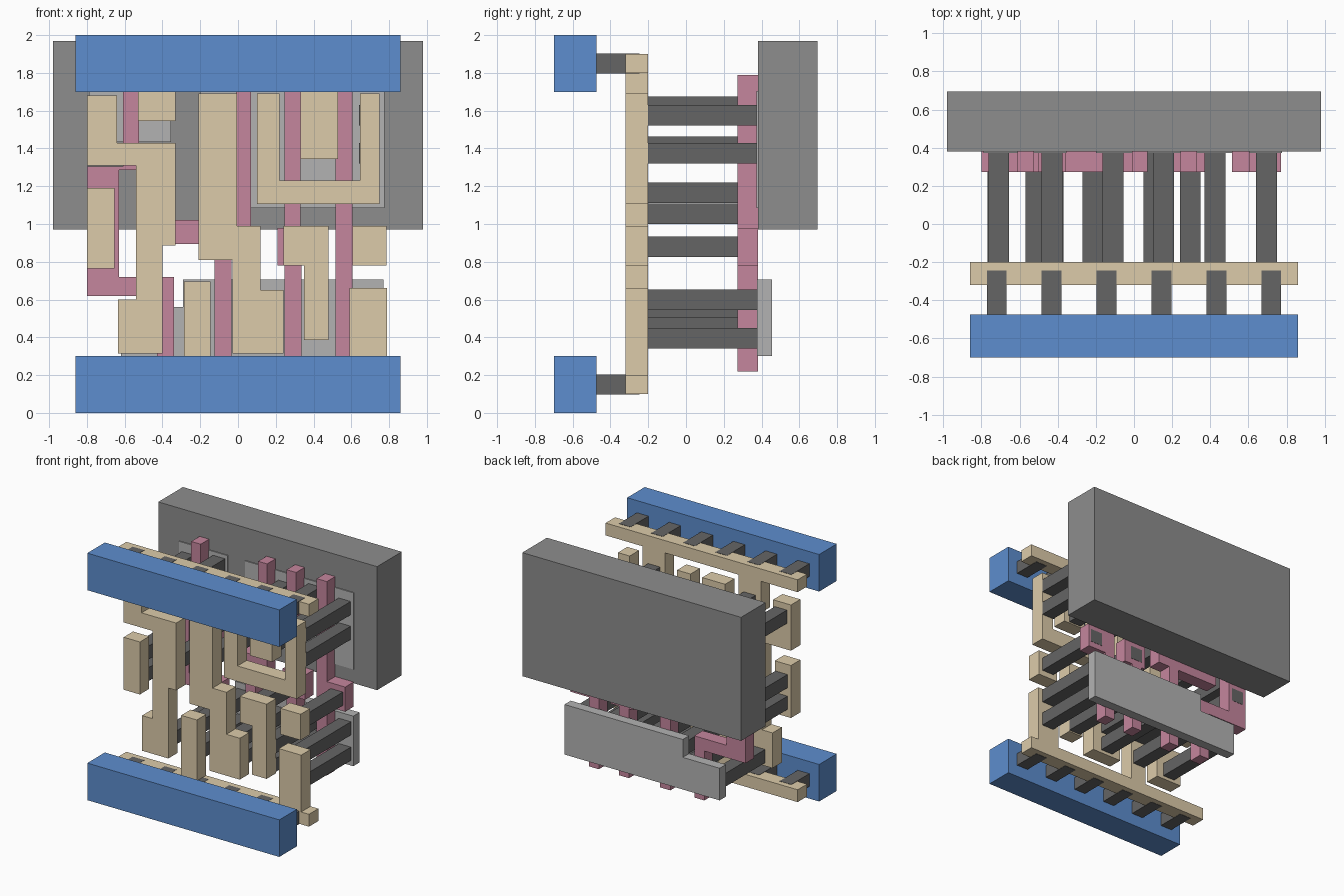
import bpy, bmesh


def material(name, r, g, b):
    m = bpy.data.materials.new(name)
    m.diffuse_color = (r, g, b, 1)
    return m


BLUE = material("blue", 0.11, 0.27, 0.62)
TAN = material("tan", 0.72, 0.60, 0.40)
PINK = material("pink", 0.56, 0.24, 0.34)
DARK = material("dark_grey", 0.13, 0.13, 0.13)
MID = material("mid_grey", 0.27, 0.27, 0.27)
LIGHT = material("light_grey", 0.45, 0.45, 0.45)


def plate(name, outline, y0, y1, mat):
    """Extrude an x-z outline from y0 to y1."""
    bm = bmesh.new()
    face = bm.faces.new([bm.verts.new((x, y0, z)) for x, z in outline])
    new = bmesh.ops.extrude_face_region(bm, geom=[face])["geom"]
    bmesh.ops.translate(bm, vec=(0, y1 - y0, 0),
                        verts=[v for v in new if isinstance(v, bmesh.types.BMVert)])
    bmesh.ops.recalc_face_normals(bm, faces=bm.faces)
    mesh = bpy.data.meshes.new(name)
    bm.to_mesh(mesh)
    bm.free()
    mesh.materials.append(mat)
    ob = bpy.data.objects.new(name, mesh)
    bpy.context.collection.objects.link(ob)


def rect(x0, x1, z0, z1):
    return [(x0, z0), (x1, z0), (x1, z1), (x0, z1)]


# Large well block and the diffusion plates
plate("well", rect(-.98, .98, .97, 1.97), .38, .695, MID)
plate("upper_diffusion_left", rect(-.79, -.355, 1.435, 1.705), .372, .42, LIGHT)
plate("upper_diffusion_right", rect(-.20, .775, 1.085, 1.705), .372, .42, LIGHT)
plate("lower_diffusion", [(.77, .30), (.77, .705), (-.29, .705), (-.29, .56),
                          (-.62, .56), (-.62, .30)], .375, .455, LIGHT)

# Power rails, local rails and the studs joining them
for level, z0, zl in (("bottom", 0, .1), ("top", 1.7, 1.8)):
    plate(level + "_power_rail", rect(-.86, .86, z0, z0 + .3), -.70, -.475, BLUE)
    plate(level + "_local_rail", rect(-.86, .86, zl, zl + .1), -.32, -.20, TAN)
    for i in range(6):
        x = -.72 + i * .288
        plate(level + "_rail_stud", rect(x - .052, x + .052, zl - .002, zl + .102),
              -.475, -.245, DARK)

# Tan interconnect shapes
wires = {
    "left_wire": [(-.8, 1.68), (-.64, 1.68), (-.64, 1.43), (-.33, 1.43), (-.33, .885),
                  (-.4, .885), (-.4, .315), (-.635, .315), (-.635, .6), (-.54, .6),
                  (-.54, 1.31), (-.8, 1.31)],
    "centre_wire": [(-.21, 1.69), (-.005, 1.69), (-.005, .99), (.12, .99), (.12, .65),
                    (.24, .65), (.24, .315), (-.03, .315), (-.03, .81), (-.21, .81)],
    "u_wire": [(.1, 1.69), (.22, 1.69), (.22, 1.23), (.645, 1.23), (.645, 1.69),
               (.75, 1.69), (.75, 1.105), (.1, 1.105)],
    "hook_wire": [(.24, .99), (.48, .99), (.48, .385), (.35, .385), (.35, .78), (.24, .78)],
    "input_pad_left": rect(-.80, -.655, .765, 1.19),
    "input_pad_right": rect(.605, .785, .78, .99),
    "top_tab_left": rect(-.53, -.33, 1.545, 1.8),
    "top_tab_right": rect(.33, .53, 1.345, 1.8),
    "bottom_tab_left": rect(-.285, -.145, .2, .695),
    "bottom_tab_right": rect(.59, .79, .2, .66),
}
for name, outline in wires.items():
    plate(name, outline, -.32, -.20, TAN)

# Pink gate strips with their pads
gates = [
    [(-.61, 1.79), (-.525, 1.79), (-.525, 1.285), (-.63, 1.285), (-.63, .72), (-.34, .72),
     (-.34, .22), (-.43, .22), (-.43, .62), (-.8, .62), (-.8, 1.305), (-.61, 1.305)],
    [(-.01, 1.79), (.07, 1.79), (.07, .895), (-.035, .895), (-.035, .22), (-.125, .22),
     (-.125, .895), (-.5, .895), (-.5, 1.12), (-.36, 1.12), (-.36, 1.02), (-.01, 1.02)],
    [(.245, 1.79), (.33, 1.79), (.33, .98), (.41, .98), (.41, .78), (.335, .78),
     (.335, .22), (.245, .22), (.245, .78), (.21, .78), (.21, .98), (.245, .98)],
    [(.515, 1.79), (.605, 1.79), (.605, .98), (.77, .98), (.77, .78), (.605, .78),
     (.605, .22), (.515, .22)],
]
for outline in gates:
    plate("gate", outline, .272, .38, PINK)

# Dark posts from the wires back to the diffusion, and to the gate pads
diffusion_posts = [(-.71, 1.575), (-.515, .395), (-.43, 1.62), (-.215, .6), (-.215, .395),
                   (-.11, 1.165), (-.11, 1.41), (.105, .395), (.105, .55), (.155, 1.575),
                   (.155, 1.375), (.425, 1.41), (.425, 1.62), (.425, .45), (.425, .6),
                   (.695, 1.575), (.695, 1.375), (.695, .6), (.695, .395)]
gate_posts = [(-.715, .88), (-.715, 1.055), (-.425, 1.055), (.295, .88), (.695, .88)]
for name, points, y1 in (("diffusion_post", diffusion_posts, .378),
                         ("gate_post", gate_posts, .382)):
    for x, z in points:
        plate(name, rect(x - .054, x + .054, z - .054, z + .054), -.21, y1, DARK)
